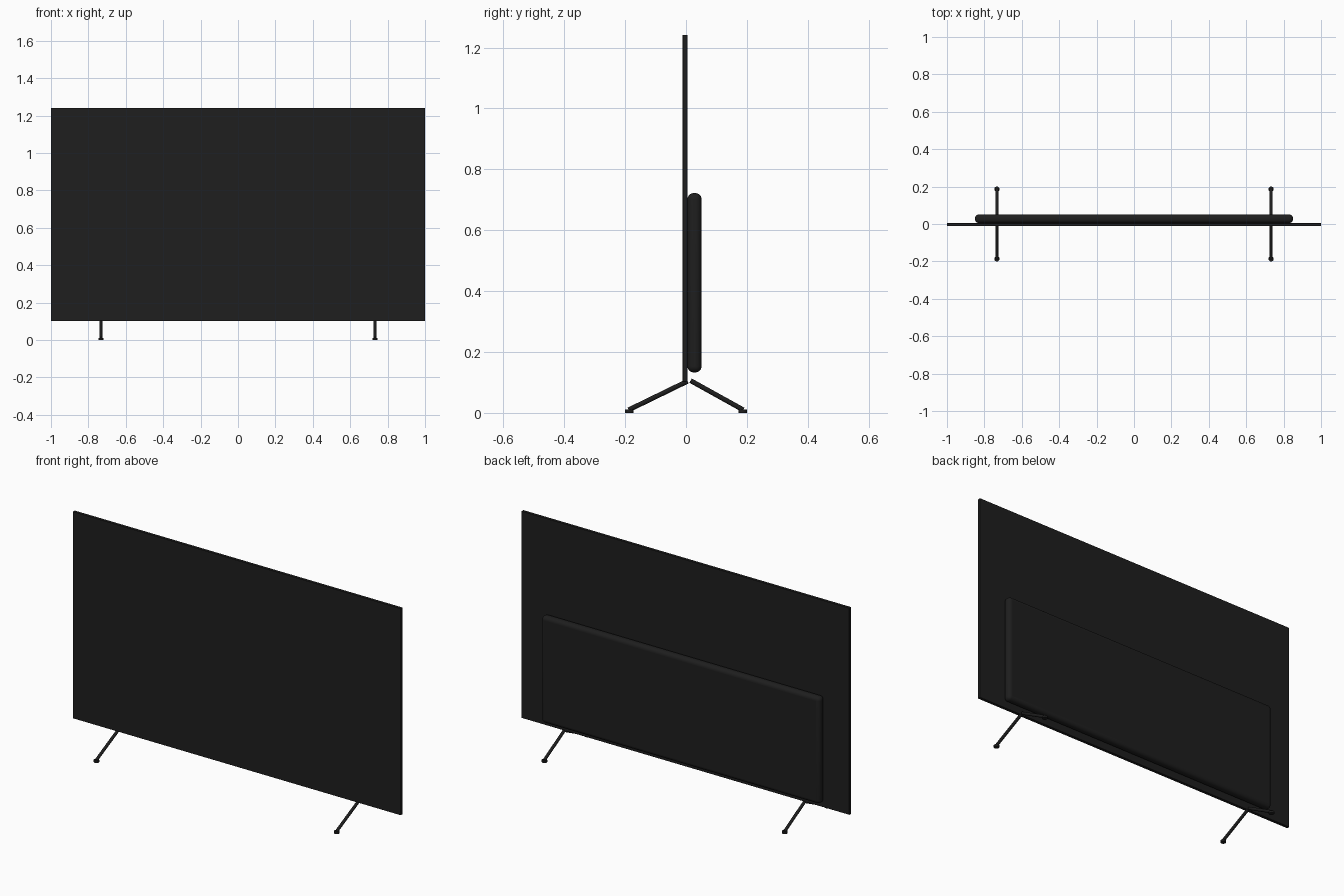
import bpy
from mathutils import Vector

cube = bpy.data.objects.get("Cube")
if cube:
    bpy.data.objects.remove(cube, do_unlink=True)


def material(name, colour):
    mat = bpy.data.materials.new(name)
    mat.use_nodes = True
    mat.diffuse_color = colour
    bsdf = mat.node_tree.nodes["Principled BSDF"]
    bsdf.inputs["Base Color"].default_value = colour
    bsdf.inputs["Roughness"].default_value = 0.6
    return mat


black = material("matte black", (0.013, 0.013, 0.013, 1))


def finish(name, smooth=True):
    obj = bpy.context.object
    obj.name = name
    obj.data.materials.append(black)
    if smooth:
        bpy.ops.object.shade_smooth_by_angle()
    return obj


def box(name, low, high, bevel=0, segments=1):
    low, high = Vector(low), Vector(high)
    bpy.ops.mesh.primitive_cube_add(size=1, location=(low + high) / 2)
    obj = bpy.context.object
    obj.scale = high - low
    bpy.ops.object.transform_apply(location=False, rotation=False, scale=True)
    if bevel:
        mod = obj.modifiers.new("rounded edges", "BEVEL")
        mod.width = bevel
        mod.segments = segments
    return finish(name, smooth=segments > 1)


def rod(name, start, end, radius):
    start, end = Vector(start), Vector(end)
    axis = end - start
    bpy.ops.mesh.primitive_cylinder_add(
        vertices=20, radius=radius, depth=axis.length,
        location=(start + end) / 2,
        rotation=axis.to_track_quat("Z", "Y").to_euler())
    return finish(name)


# Thin display panel and the rounded electronics housing behind it
box("screen_panel", (-1, -0.011, 0.102), (1, 0.005, 1.242), 0.001)
box("rear_housing", (-0.85, 0.005, 0.133), (0.85, 0.051, 0.722), 0.02, 6)

# Splayed legs with small round feet on both sides
for side, x in (("left", 0.733), ("right", -0.733)):
    rod(f"{side}_front_leg", (x, 0.005, 0.104), (x, -0.188, 0.01), 0.008)
    rod(f"{side}_rear_leg", (x, 0.015, 0.106), (x, 0.188, 0.01), 0.008)
    for end, y in (("front", -0.186), ("rear", 0.186)):
        rod(f"{side}_{end}_foot", (x, y, 0), (x, y, 0.011), 0.014)
